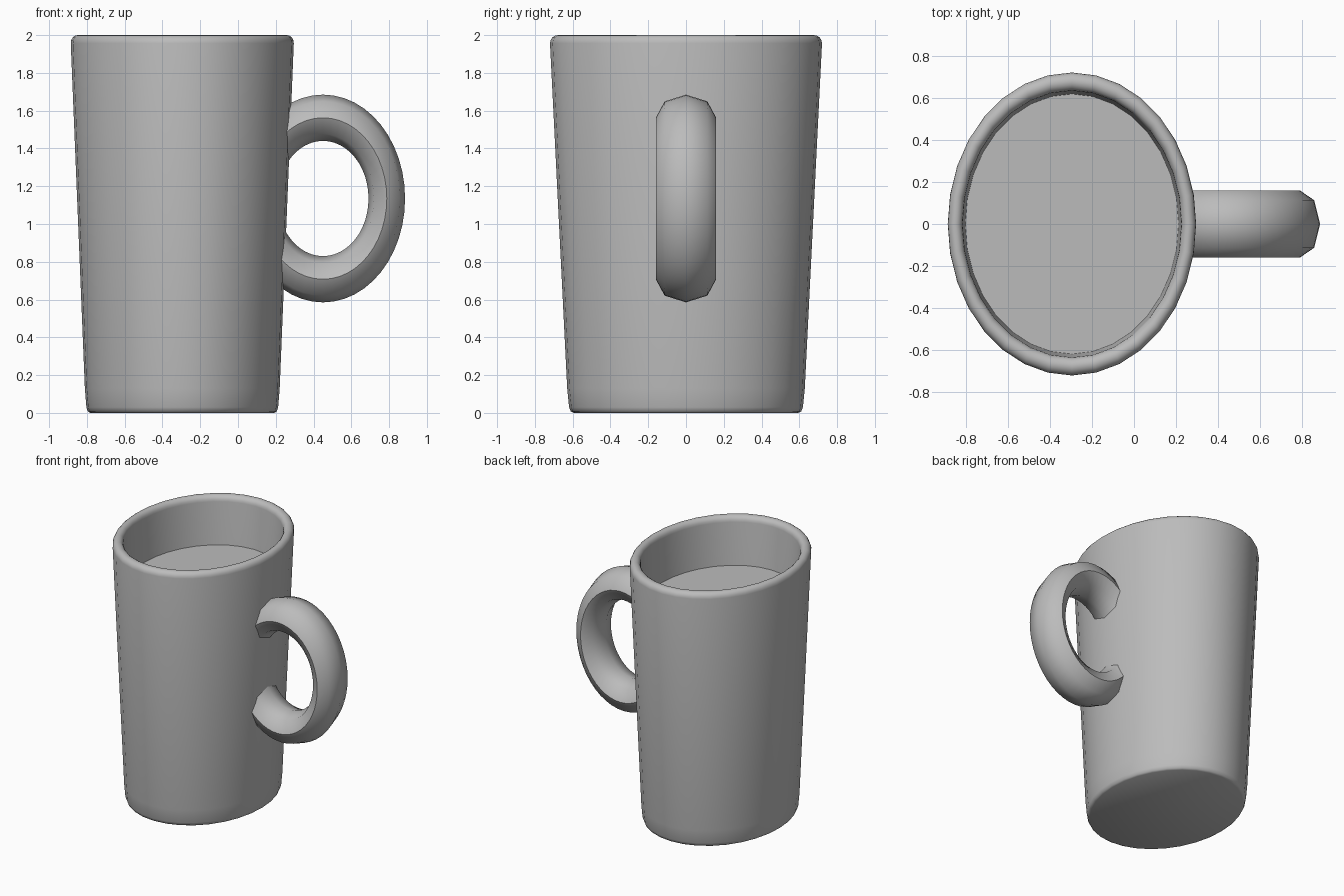
import bpy, bmesh, math
from mathutils import Matrix, Vector

cube = bpy.data.objects.get("Cube")
if cube:
    bpy.data.objects.remove(cube, do_unlink=True)

CENTRE_X = -0.295   # axis of the cup
OVAL = 0.82         # cup width divided by depth
SIDES = 32

grey = bpy.data.materials.new("plain_grey")
grey.use_nodes = True
colour = (0.5, 0.5, 0.5, 1)
grey.diffuse_color = colour
grey.node_tree.nodes["Principled BSDF"].inputs["Base Color"].default_value = colour


def finish(bm, name):
    bmesh.ops.recalc_face_normals(bm, faces=bm.faces)
    mesh = bpy.data.meshes.new(name)
    bm.to_mesh(mesh)
    bm.free()
    mesh.materials.append(grey)
    obj = bpy.data.objects.new(name, mesh)
    bpy.context.collection.objects.link(obj)
    bpy.ops.object.select_all(action="DESELECT")
    obj.select_set(True)
    bpy.context.view_layer.objects.active = obj
    bpy.ops.object.shade_smooth_by_angle(angle=math.radians(50))
    return obj


def rings_to_faces(bm, rings, closed=False):
    pairs = list(zip(rings, rings[1:]))
    if closed:
        pairs.append((rings[-1], rings[0]))
    for a, b in pairs:
        n = len(a)
        for i in range(n):
            j = (i + 1) % n
            bm.faces.new((a[i], a[j], b[j], b[i]))


def oval_ring(bm, radius, z):
    angles = [math.tau * i / SIDES for i in range(SIDES)]
    return [bm.verts.new((CENTRE_X + OVAL * radius * math.cos(a),
                          radius * math.sin(a), z)) for a in angles]


# Cup: tapered oval shell with a rounded foot, rolled rim and inner floor
profile = [(0.595, 0), (0.61, 0.008), (0.619, 0.03), (0.629, 0.13)]
rim_radius, rim_z = 0.677, 1.957
for step in range(9):
    a = math.pi * step / 8
    profile.append((rim_radius + 0.043 * math.cos(a), rim_z + 0.043 * math.sin(a)))
profile += [(0.545, 0.13)]

bm = bmesh.new()
rings = [oval_ring(bm, r, z) for r, z in profile]
rings_to_faces(bm, rings)
bm.faces.new(rings[0])
bm.faces.new(rings[-1])
finish(bm, "cup")

# Drink: flat oval surface just inside the rim
bm = bmesh.new()
bm.faces.new(oval_ring(bm, 0.62, 1.63))
drink = finish(bm, "drink_surface")
if drink.data.polygons[0].normal.z < 0:
    drink.data.flip_normals()

# Handle: oval ring with an eight-sided section, sunk into the cup wall
bm = bmesh.new()
rings = []
for i in range(48):
    a = math.tau * i / 48
    ring = []
    for j in range(8):
        b = math.tau * j / 8
        reach = 0.4275 + 0.1225 * math.cos(b)
        ring.append(bm.verts.new((0.45 + 0.79 * reach * math.cos(a),
                                  0.16 * math.sin(b),
                                  1.135 + reach * math.sin(a))))
    rings.append(ring)
rings_to_faces(bm, rings, closed=True)
finish(bm, "handle")
